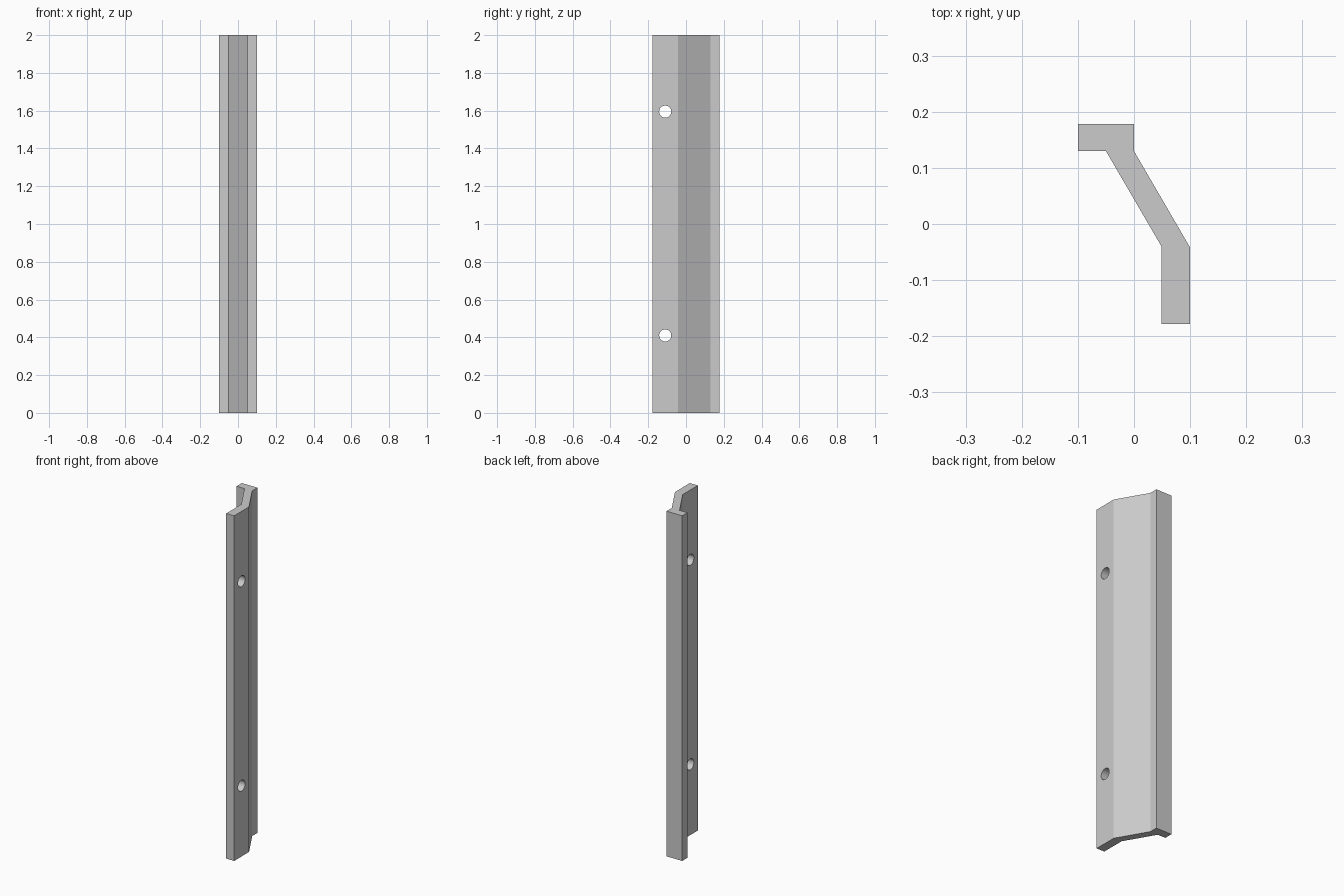
import bpy
import bmesh
import math

if "Cube" in bpy.data.objects:
    bpy.data.objects.remove(bpy.data.objects["Cube"], do_unlink=True)

LENGTH = 2.0
HOLE_RADIUS = 0.032

grey = bpy.data.materials.new("light grey")
grey.use_nodes = True
colour = (0.6, 0.6, 0.6, 1)
grey.diffuse_color = colour
grey.node_tree.nodes["Principled BSDF"].inputs["Base Color"].default_value = colour

# Bent strip: short flange, sloping web and mounting flange
profile = [(-0.1, 0.178), (-0.1, 0.13), (-0.05, 0.13), (0.049, -0.04),
           (0.049, -0.178), (0.1, -0.178), (0.1, -0.042), (0, 0.13), (0, 0.178)]
mesh = bpy.data.meshes.new("angled_strip")
bm = bmesh.new()
base = bm.faces.new([bm.verts.new((x, y, 0)) for x, y in profile])
top = bmesh.ops.extrude_face_region(bm, geom=[base])["geom"]
bmesh.ops.translate(bm, vec=(0, 0, LENGTH),
                    verts=[v for v in top if isinstance(v, bmesh.types.BMVert)])
bmesh.ops.recalc_face_normals(bm, faces=bm.faces)
bm.to_mesh(mesh)
bm.free()
mesh.materials.append(grey)
strip = bpy.data.objects.new("angled_strip", mesh)
bpy.context.collection.objects.link(strip)

# Screw holes through the mounting flange
for z in (0.41, 1.595):
    bpy.ops.mesh.primitive_cylinder_add(vertices=32, radius=HOLE_RADIUS, depth=0.15,
                                        location=(0.075, -0.11, z),
                                        rotation=(0, math.pi / 2, 0))
    cutter = bpy.context.object
    cutter.name = "hole_cutter"
    cutter.hide_render = True
    cutter.data.materials.append(grey)
    cut = strip.modifiers.new("screw_hole", "BOOLEAN")
    cut.operation = "DIFFERENCE"
    cut.solver = "EXACT"
    cut.object = cutter
    bpy.context.view_layer.objects.active = strip
    bpy.ops.object.modifier_apply(modifier=cut.name)
    bpy.data.objects.remove(cutter, do_unlink=True)

# Smooth hole walls, crisp bends
bpy.ops.object.select_all(action="DESELECT")
strip.select_set(True)
bpy.context.view_layer.objects.active = strip
bpy.ops.object.shade_smooth_by_angle(angle=math.radians(25))
